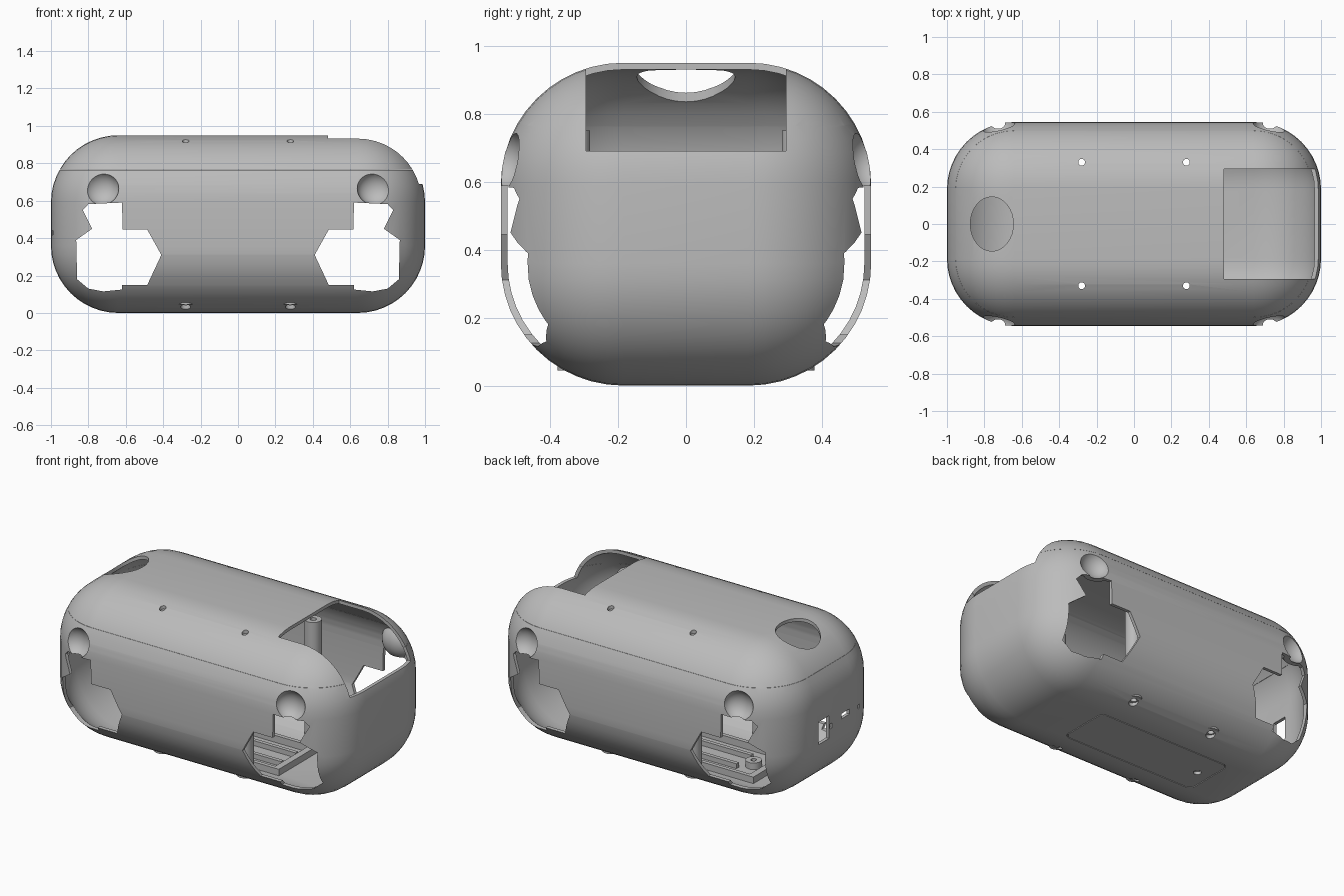
import bpy, bmesh, math
from mathutils import Matrix, Vector

if "Cube" in bpy.data.objects:
    bpy.data.objects.remove(bpy.data.objects["Cube"])

gray = bpy.data.materials.new("plain_gray")
gray.use_nodes = True
gray.diffuse_color = (0.5, 0.5, 0.5, 1)
gray.node_tree.nodes["Principled BSDF"].inputs["Base Color"].default_value = (0.5, 0.5, 0.5, 1)

SEAM = 0.765
WALL = 0.02
HALF = Vector((1, 0.545, 0.475))
RADIUS = 0.36


def finish(name, bm):
    bmesh.ops.recalc_face_normals(bm, faces=bm.faces)
    mesh = bpy.data.meshes.new(name)
    bm.to_mesh(mesh)
    bm.free()
    mesh.materials.append(gray)
    obj = bpy.data.objects.new(name, mesh)
    bpy.context.collection.objects.link(obj)
    return obj


def box(name, lo, hi, radius=0, segments=12, upright=False):
    """Box between two corners, optionally rounded on all or only vertical edges."""
    lo, hi = Vector(lo), Vector(hi)
    bm = bmesh.new()
    bmesh.ops.create_cube(bm, size=1)
    bmesh.ops.scale(bm, vec=hi - lo, verts=bm.verts)
    bmesh.ops.translate(bm, vec=(lo + hi) / 2, verts=bm.verts)
    if radius:
        edges = [e for e in bm.edges if not upright
                 or abs(e.verts[0].co.z - e.verts[1].co.z) > 1e-4]
        bmesh.ops.bevel(bm, geom=edges, offset=radius, segments=segments,
                        profile=0.5, affect='EDGES')
    return finish(name, bm)


def cylinder(name, x, y, z0, z1, rx, ry=None, sides=32):
    bm = bmesh.new()
    bmesh.ops.create_cone(bm, cap_ends=True, segments=sides, radius1=1, radius2=1, depth=1)
    bmesh.ops.scale(bm, vec=(rx, ry or rx, z1 - z0), verts=bm.verts)
    bmesh.ops.translate(bm, vec=(x, y, (z0 + z1) / 2), verts=bm.verts)
    return finish(name, bm)


def ellipsoid(name, center, radii):
    bm = bmesh.new()
    bmesh.ops.create_uvsphere(bm, u_segments=32, v_segments=16, radius=1)
    bmesh.ops.scale(bm, vec=radii, verts=bm.verts)
    bmesh.ops.translate(bm, vec=center, verts=bm.verts)
    return finish(name, bm)


def prism(name, outline, side):
    """Extrude an x-z outline right through the body along y."""
    bm = bmesh.new()
    face = bm.faces.new([bm.verts.new((side * x, -0.8, z)) for x, z in outline])
    new = bmesh.ops.extrude_face_region(bm, geom=[face])["geom"]
    bmesh.ops.translate(bm, vec=(0, 1.6, 0),
                        verts=[v for v in new if isinstance(v, bmesh.types.BMVert)])
    return finish(name, bm)


def combine(obj, tool, operation='DIFFERENCE', keep=False):
    mod = obj.modifiers.new("cut", 'BOOLEAN')
    mod.operation, mod.object, mod.solver = operation, tool, 'EXACT'
    bpy.context.view_layer.update()
    result = bpy.data.meshes.new_from_object(
        obj.evaluated_get(bpy.context.evaluated_depsgraph_get()))
    obj.modifiers.clear()
    obj.data = result
    if not keep:
        bpy.data.objects.remove(tool)


def rounded_body(name, inset):
    size = HALF - Vector((inset, inset, inset))
    mid = Vector((0, 0, HALF.z))
    return box(name, mid - size, mid + size, RADIUS - inset)


corners = [(sx, sy) for sx in (-1, 1) for sy in (-1, 1)]


def pocket(sx, sy, grow):
    return ellipsoid("pocket", (sx * 0.73, sy * 0.54, 0.667),
                     (0.093 + grow, 0.075 + grow, 0.09 + grow))


# Hollow body, keeping a wall behind the four dished pockets
shell = rounded_body("lower_shell", 0)
cavity = rounded_body("cavity", WALL)
for sx, sy in corners:
    combine(cavity, pocket(sx, sy, WALL))
combine(shell, cavity)
for sx, sy in corners:
    combine(shell, pocket(sx, sy, 0))

# Leg openings on both long sides
leg_outline = [(0.62, 0.59), (0.617, 0.445), (0.485, 0.445), (0.41, 0.31), (0.485, 0.15),
               (0.62, 0.15), (0.62, 0.125), (0.72, 0.115), (0.8, 0.13), (0.86, 0.18),
               (0.865, 0.39), (0.78, 0.45), (0.83, 0.55), (0.8, 0.582)]
for side in (-1, 1):
    combine(shell, prism("leg_opening", leg_outline, side))

# Large end opening and round top opening
combine(shell, box("end_opening", (0.48, -0.295, 0.69), (1.2, 0.295, 1.2)))
combine(shell, cylinder("top_opening", -0.76, 0, 0.7, 1.1, 0.115, 0.145))

# Connector ports in the end wall: y, z, half width, half height
for y, z, w, h in [(0.09, 0.42, 0.05, 0.07), (0.02, 0.42, 0.01, 0.015),
                   (-0.12, 0.44, 0.04, 0.016), (-0.26, 0.43, 0.012, 0.012)]:
    combine(shell, box("port", (-1.1, y - w, z - h), (-0.9, y + w, z + h)))

# Screw holes through the top and wider ones through the bottom
for sx, sy in corners:
    x, y = sx * 0.28, sy * 0.33
    combine(shell, cylinder("top_hole", x, y, 0.8, 1.1, 0.018))
    combine(shell, cylinder("bottom_hole", x, y, -0.1, 0.15, 0.027))

# Battery hatch in the floor
HX0, HX1, HY = -0.55, 0.37, 0.165
combine(shell, box("hatch_hole", (HX0, -HY, -0.1), (HX1, HY, 0.1), 0.04, 5, True))
gap = 0.005
hatch = box("battery_hatch", (HX0 + gap, gap - HY, 0), (HX1 - gap, HY - gap, WALL), 0.036, 5, True)
combine(hatch, cylinder("hatch_screw_hole", -0.46, 0, -0.1, 0.1, 0.022))
parts = [hatch]

# Split into lower shell and lid at the seam
lid = shell.copy()
lid.data = shell.data.copy()
lid.name = "upper_lid"
bpy.context.collection.objects.link(lid)
combine(shell, box("above_seam", (-2, -2, SEAM), (2, 2, 2)))
combine(lid, box("below_seam", (-2, -2, -2), (2, 2, SEAM + 0.001)))
parts += [shell, lid]

# Screw posts
for sx, sy in corners:
    x, y = sx * 0.28, sy * 0.33
    post = cylinder("screw_post", x, y, 0.045, 0.75, 0.048)
    combine(post, cylinder("post_bore", x, y, -0.1, 1, 0.018))
    parts.append(post)

# Raised frame and rails around the hatch inside
frame = box("hatch_frame", (HX0 - 0.04, -HY - 0.025, 0.018), (HX1 + 0.04, HY + 0.025, 0.06))
combine(frame, box("frame_hole", (HX0, -HY, -0.1), (HX1, HY, 0.2)))
parts.append(frame)
for y in (-0.07, 0.07):
    parts.append(box("hatch_rail", (-0.4, y - 0.012, 0.018), (HX1 - 0.02, y + 0.012, 0.05)))
boss = cylinder("hatch_screw_boss", -0.46, 0, 0.018, 0.06, 0.045)
combine(boss, cylinder("boss_bore", -0.46, 0, -0.1, 0.1, 0.016))
parts.append(boss)

# Smooth shading with crisp cut edges
bpy.ops.object.select_all(action='DESELECT')
for part in parts:
    part.select_set(True)
bpy.context.view_layer.objects.active = shell
bpy.ops.object.shade_smooth_by_angle(angle=math.radians(30))
